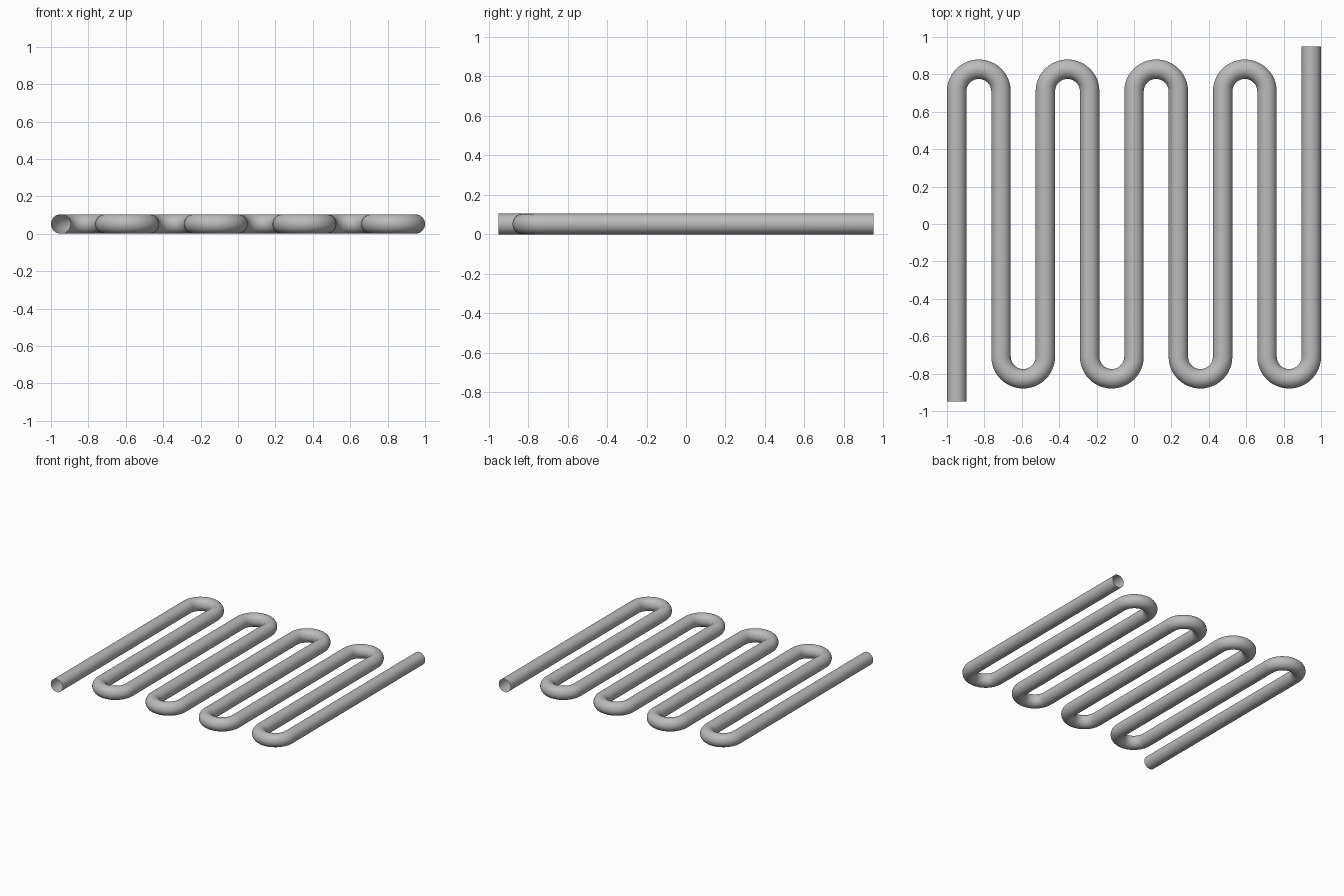
import bpy, bmesh
from math import sin, cos, pi
from mathutils import Vector

cube = bpy.data.objects.get("Cube")
if cube:
    bpy.data.objects.remove(cube, do_unlink=True)

PIPE_R = 0.052            # pipe radius
LEGS = 9                  # straight runs
FIRST_X = -1 + PIPE_R
PITCH = -2 * FIRST_X / (LEGS - 1)
BEND_R = PITCH / 2
BEND_Y = 0.709            # where the straight runs meet the bends
END_Y = 0.95              # open ends
SIDES, STEPS = 32, 24

metal = bpy.data.materials.new("grey metal")
metal.use_nodes = True
grey = (0.5, 0.5, 0.5, 1)
metal.diffuse_color = grey
metal.node_tree.nodes["Principled BSDF"].inputs["Base Color"].default_value = grey

# Centre line: (position, sideways normal) along the serpentine
path = [(Vector((FIRST_X, -END_Y, PIPE_R)), Vector((-1, 0, 0)))]
for i in range(LEGS - 1):
    side = 1 if i % 2 == 0 else -1
    centre = Vector((FIRST_X + (i + 0.5) * PITCH, side * BEND_Y, PIPE_R))
    for s in range(STEPS + 1):
        a = pi * s / STEPS
        out = Vector((-cos(a), side * sin(a), 0))
        path.append((centre + out * BEND_R, out * side))
path.append((Vector((-FIRST_X, END_Y, PIPE_R)), Vector((-1, 0, 0))))

# Sweep an open round section along the centre line
bm = bmesh.new()
rings = []
for pos, normal in path:
    rings.append([bm.verts.new(pos + PIPE_R * (normal * cos(t) + Vector((0, 0, sin(t)))))
                  for t in (2 * pi * k / SIDES for k in range(SIDES))])
for a, b in zip(rings, rings[1:]):
    for k in range(SIDES):
        n = (k + 1) % SIDES
        bm.faces.new((a[k], b[k], b[n], a[n])).smooth = True
bm.normal_update()
# Make the surface face outwards
first = bm.faces[:][0]
if first.normal.dot(first.calc_center_median() - path[0][0]) < 0:
    bmesh.ops.reverse_faces(bm, faces=bm.faces[:])

mesh = bpy.data.meshes.new("serpentine_pipe")
bm.to_mesh(mesh)
bm.free()
mesh.materials.append(metal)
pipe = bpy.data.objects.new("serpentine_pipe", mesh)
bpy.context.collection.objects.link(pipe)
